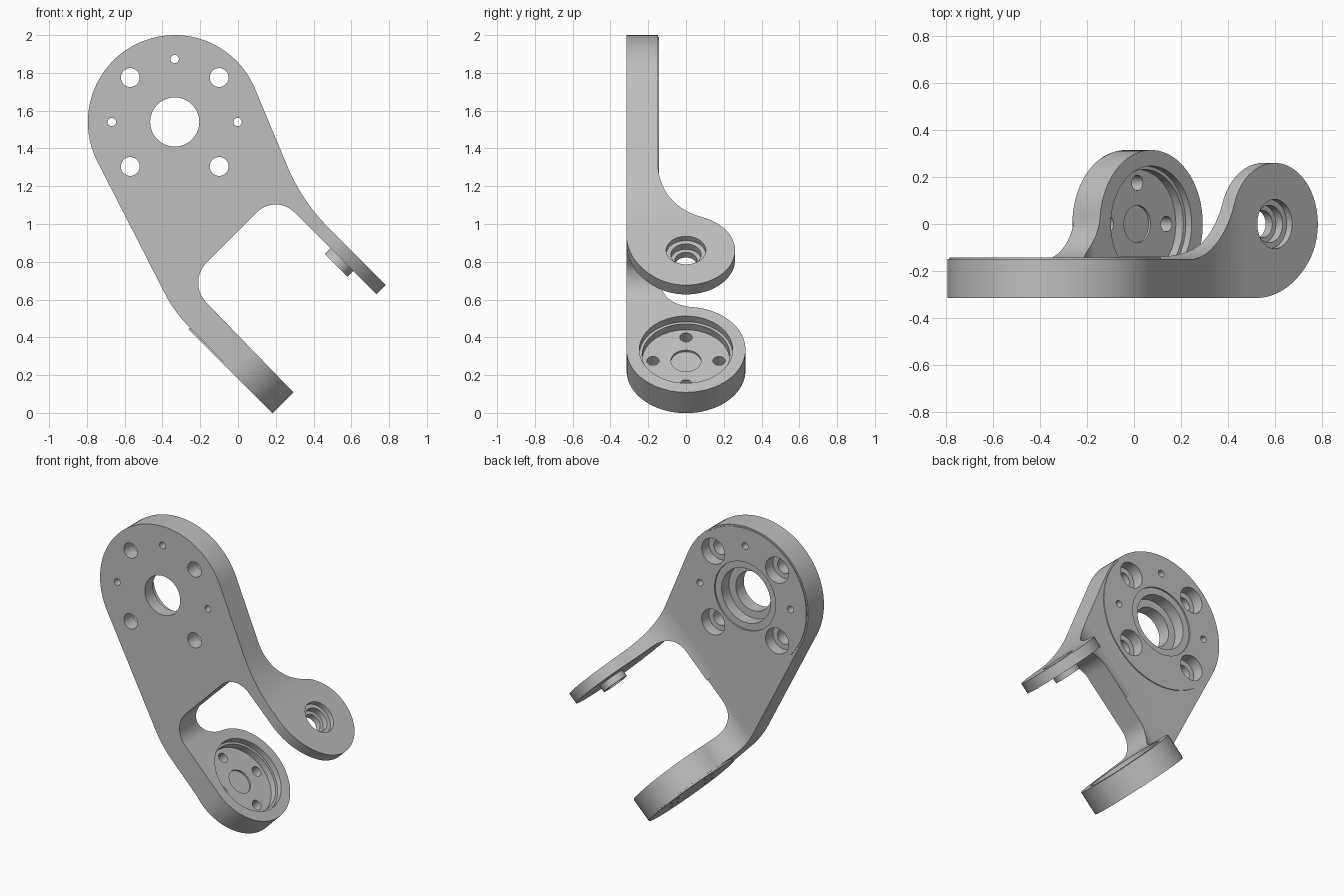
import bpy, bmesh, math
from mathutils import Matrix, Vector

cube = bpy.data.objects.get("Cube")
if cube:
    bpy.data.objects.remove(cube, do_unlink=True)

S = math.sqrt(0.5)
FRONT, BACK = -0.315, -0.149          # plate faces along y
HUB = Vector((-0.335, 1.54))          # centre of the round plate end
HUB_R = 0.46
AXIS_U = -0.185                       # pivot axis position along the arms

# Frames: plate frame is (x, z, -y); arm frame is (along arm, y, across arms)
PLATE = Matrix(((1, 0, 0), (0, 0, -1), (0, 1, 0))).to_4x4()
ARM = Matrix(((S, 0, S), (0, 1, 0), (-S, 0, S))).to_4x4()


def arc(c, r, a, b, n=24):
    return [(c[0] + r * math.cos(a + (b - a) * i / n),
             c[1] + r * math.sin(a + (b - a) * i / n)) for i in range(n + 1)]


def prism(name, pts, lo, hi, frame):
    """Extrude a closed 2D profile from lo to hi along the frame's third axis."""
    clean = [p for i, p in enumerate(pts) if math.dist(p, pts[i - 1]) > 1e-5]
    bm = bmesh.new()
    bottom = [bm.verts.new((x, y, lo)) for x, y in clean]
    top = [bm.verts.new((x, y, hi)) for x, y in clean]
    bm.faces.new(bottom[::-1])
    bm.faces.new(top)
    for i in range(len(clean)):
        bm.faces.new((bottom[i - 1], bottom[i], top[i], top[i - 1]))
    bm.transform(frame)
    bmesh.ops.recalc_face_normals(bm, faces=bm.faces)
    mesh = bpy.data.meshes.new(name)
    bm.to_mesh(mesh)
    bm.free()
    ob = bpy.data.objects.new(name, mesh)
    bpy.context.collection.objects.link(ob)
    return ob


def disc(c, r, lo, hi, frame, n=64):
    return prism("cutter", arc(c, r, 0, 2 * math.pi, n)[:-1], lo, hi, frame)


def combine(target, other, operation):
    mod = target.modifiers.new("bool", 'BOOLEAN')
    mod.operation, mod.solver, mod.object = operation, 'EXACT', other
    bpy.context.view_layer.objects.active = target
    bpy.ops.object.modifier_apply(modifier=mod.name)
    bpy.data.objects.remove(other, do_unlink=True)


def fillet(prev, corner, nxt, r, n=14):
    """Round a polygon corner with radius r."""
    p = Vector(corner)
    a, b = (Vector(prev) - p).normalized(), (Vector(nxt) - p).normalized()
    half = a.angle(b) / 2
    c = p + (a + b).normalized() * (r / math.sin(half))
    t = r / math.tan(half)
    va, vb = p + a * t - c, p + b * t - c
    start = math.atan2(va.y, va.x)
    sweep = math.atan2(va.x * vb.y - va.y * vb.x, va.dot(vb))
    return arc(c, r, start, start + sweep, n)


def uv(u, v):
    return ((u + v) * S, (v - u) * S)


# Front outline: round head narrowing into a two-armed fork
head = arc(HUB, HUB_R, math.radians(22.5), math.radians(207), 56)
corners = [((-0.34, 0.54), 0.7), (uv(0.2, 0.127), 0), (uv(0.2, 0.283), 0),
           (uv(-0.68, 0.297), 0.15), (uv(-0.68, 0.962), 0.14),
           (uv(0.2, 0.962), 0), (uv(0.2, 1.032), 0), ((0.338, 1.122), 1.0)]
loop = [head[-1]] + [c for c, r in corners] + [head[0]]
outline = list(head)
for i, (c, r) in enumerate(corners):
    outline += fillet(loop[i], c, loop[i + 2], r) if r else [c]
bracket = prism("fork_bracket", outline, -0.4, 0.4, PLATE)


def arm_profile(r, front_r, back_r):
    """Side profile: flat plate sweeping up into a round arm end of radius r."""
    cy = FRONT + front_r
    e = math.sqrt(max(0, (front_r - r) ** 2 - cy ** 2))
    by = BACK + back_r
    f = math.sqrt((r + back_r) ** 2 - by ** 2)
    a1, a2 = math.atan2(-cy, e), math.atan2(by, -f)
    if front_r == r:
        a1 = 0
    pts = [(-2.2, FRONT)]
    pts += arc((AXIS_U - e, cy), front_r, -math.pi / 2, a1)
    pts += arc((AXIS_U, 0), r, a1, a2, 40)
    pts += arc((AXIS_U - f, by), back_r, a2 - math.pi, -math.pi / 2)
    return pts + [(-2.2, BACK)]


envelope = prism("envelope", arm_profile(0.315, 0.315, 0.2), -1, 0.62, ARM)
upper = prism("upper", arm_profile(0.26, 0.4, 0.35), 0.6, 2, ARM)
combine(envelope, upper, 'UNION')
combine(bracket, envelope, 'INTERSECT')

# Raised pads: plate mounting face, lower arm disc, upper arm bearing boss
pivot = (AXIS_U, 0)
combine(bracket, disc(HUB, 0.45, 0.143, 0.2, PLATE, 96), 'UNION')
combine(bracket, disc(pivot, 0.313, 0.127, 0.2, ARM, 96), 'UNION')
combine(bracket, disc(pivot, 0.085, 0.92, 0.99, ARM), 'UNION')

# Cuts as (centre, radius, from, to, frame)
cuts = [(HUB, 0.225, 0, 0.153, PLATE), (HUB, 0.18, 0, 0.23, PLATE),
        (HUB, 0.13, 0, 0.5, PLATE),
        (pivot, 0.247, 0.25, 0.5, ARM), (pivot, 0.232, 0.205, 0.5, ARM),
        (pivot, 0.08, 0.193, 0.5, ARM),
        (pivot, 0.105, 1.0, 1.3, ARM), (pivot, 0.08, 0.96, 1.3, ARM),
        (pivot, 0.058, 0.8, 1.3, ARM)]
for k in range(4):
    a = k * math.pi / 2
    diag = HUB + Vector((math.cos(a + math.pi / 4), math.sin(a + math.pi / 4))) * 0.333
    cuts += [(diag, 0.05, 0, 0.5, PLATE), (diag, 0.085, 0, 0.22, PLATE)]
    bolt = (AXIS_U + 0.175 * math.cos(a), 0.175 * math.sin(a))
    cuts.append((bolt, 0.033, 0, 0.5, ARM))
    if k < 3:
        pin = HUB + Vector((math.cos(a), math.sin(a))) * 0.333
        cuts.append((pin, 0.022, 0, 0.5, PLATE))
for c, r, lo, hi, frame in cuts:
    combine(bracket, disc(c, r, lo, hi, frame, 64 if r > 0.1 else 32), 'DIFFERENCE')

# Single plain grey finish
grey = bpy.data.materials.new("plain_grey")
grey.use_nodes = True
colour = (0.52, 0.52, 0.52, 1)
grey.diffuse_color = colour
grey.node_tree.nodes["Principled BSDF"].inputs["Base Color"].default_value = colour
bracket.data.materials.clear()
bracket.data.materials.append(grey)

bpy.ops.object.select_all(action='DESELECT')
bracket.select_set(True)
bpy.context.view_layer.objects.active = bracket
bpy.ops.object.shade_smooth_by_angle(angle=math.radians(30))
